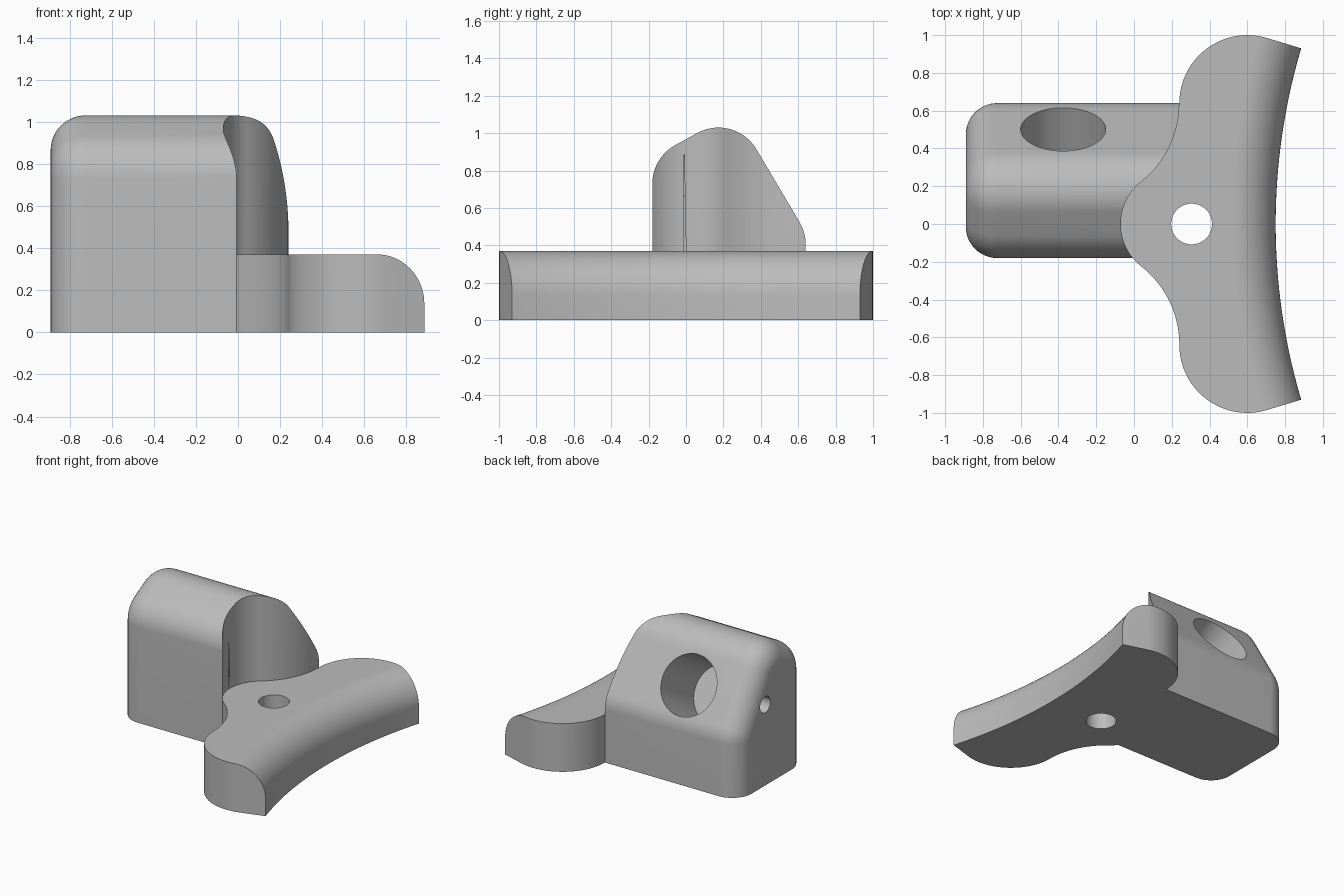
import bpy
import bmesh
from math import sin, cos, pi, radians
from mathutils import Vector, Matrix

if "Cube" in bpy.data.objects:
    bpy.data.objects.remove(bpy.data.objects["Cube"])

grey = bpy.data.materials.new("plain grey")
grey.use_nodes = True
GREY = (0.5, 0.5, 0.5, 1)
grey.diffuse_color = GREY
grey.node_tree.nodes["Principled BSDF"].inputs["Base Color"].default_value = GREY


def arc(cx, cy, r, start, end, n=24):
    angles = [radians(start + (end - start) * i / n) for i in range(n + 1)]
    return [(cx + r * cos(a), cy + r * sin(a)) for a in angles]


def loft(name, rings):
    """Closed solid through matching rings of points, capped at both ends."""
    bm = bmesh.new()
    loops = [[bm.verts.new(p) for p in ring] for ring in rings]
    for a, b in zip(loops, loops[1:]):
        for i in range(len(a)):
            j = (i + 1) % len(a)
            bm.faces.new((a[i], a[j], b[j], b[i]))
    bm.faces.new(loops[0])
    bm.faces.new(loops[-1])
    bmesh.ops.recalc_face_normals(bm, faces=bm.faces)
    mesh = bpy.data.meshes.new(name)
    bm.to_mesh(mesh)
    bm.free()
    mesh.materials.append(grey)
    obj = bpy.data.objects.new(name, mesh)
    bpy.context.collection.objects.link(obj)
    return obj


def prism(name, outline, z0, z1):
    return loft(name, [[(x, y, z) for x, y in outline] for z in (z0, z1)])


def rod(name, start, end, radius):
    start, end = Vector(start), Vector(end)
    turn = (end - start).to_track_quat("Z", "Y")
    circle = arc(0, 0, radius, 0, 360, 64)[:-1]
    return loft(name, [[c + turn @ Vector((x, y, 0)) for x, y in circle]
                       for c in (start, end)])


def combine(obj, other, operation):
    mod = obj.modifiers.new(operation, "BOOLEAN")
    mod.operation = operation
    mod.solver = "EXACT"
    mod.object = other
    bpy.context.view_layer.objects.active = obj
    bpy.ops.object.modifier_apply(modifier=mod.name)
    bpy.data.objects.remove(other)


# Winged plate outline: lobe, concave flank and rounded nose, mirrored
half = [(1.05, 0.88)]
half += arc(0.6, 0.64, 0.36, 73, 180)
half += arc(-0.29, 0.64, 0.53, 0, -51.7)[1:]
half += arc(0.216, 0, 0.286, 128.3, 180)[1:]
outline = half + [(x, -y) for x, y in reversed(half[:-1])]

# Plate trimmed by a swept ring with a rounded upper rim
TOP, RIM, SWEEP = 0.37, 0.235, 3.27
plate = prism("winged_plate", outline, 0, 0.5)
section = [(SWEEP, -0.1)]
section += arc(SWEEP + RIM, TOP - RIM, RIM, 180, 90, 20)
section += [(4.6, TOP), (4.6, -0.1)]
ring = loft("rim_sweep", [
    [(0.75 + SWEEP - r * cos(a), r * sin(a), z) for r, z in section]
    for a in (radians(-24 + i) for i in range(49))])
combine(plate, ring, "INTERSECT")


# Block: rounded section along x with a filleted outer end
def block_ring(x, inset):
    r = 0.235 - inset
    pts = [(-0.18 + inset, 0)]
    pts += arc(0.055, 0.73, r, 180, 120, 12)
    pts += arc(0.174, 0.795, r, 120, 30, 18)
    pts += arc(0.405, 0.405, r, 30, 0, 8)
    pts += [(0.64 - inset, 0)]
    return [(x, y, z) for y, z in pts]


END, FILLET = -0.89, 0.165
rings = []
for i in range(13):
    a = pi / 2 * i / 12
    rings.append(block_ring(END + FILLET * (1 - cos(a)), FILLET * (1 - sin(a))))
rings.append(block_ring(0.25, 0))
body = loft("bracket_body", rings)

# Clear the space above the plate, then join the plate on
combine(body, prism("clearance", outline, 0.3, 1.3), "DIFFERENCE")
combine(body, plate, "UNION")

# Bores: upright through the plate, blind socket in the slope, small end bore
axis = Vector((0, cos(pi / 6), 0.5))
mouth = Vector((-0.375, 0.5, 0.703))
combine(body, rod("plate_bore", (0.305, 0, -0.2), (0.305, 0, 0.8), 0.108), "DIFFERENCE")
combine(body, rod("socket", mouth - axis * 0.46, mouth + axis * 0.3, 0.225), "DIFFERENCE")
combine(body, rod("end_bore", (-1.1, 0.31, 0.62), (-0.4, 0.31, 0.62), 0.062), "DIFFERENCE")

bpy.ops.object.select_all(action="DESELECT")
body.select_set(True)
bpy.context.view_layer.objects.active = body
bpy.ops.object.shade_smooth_by_angle(angle=radians(25))
